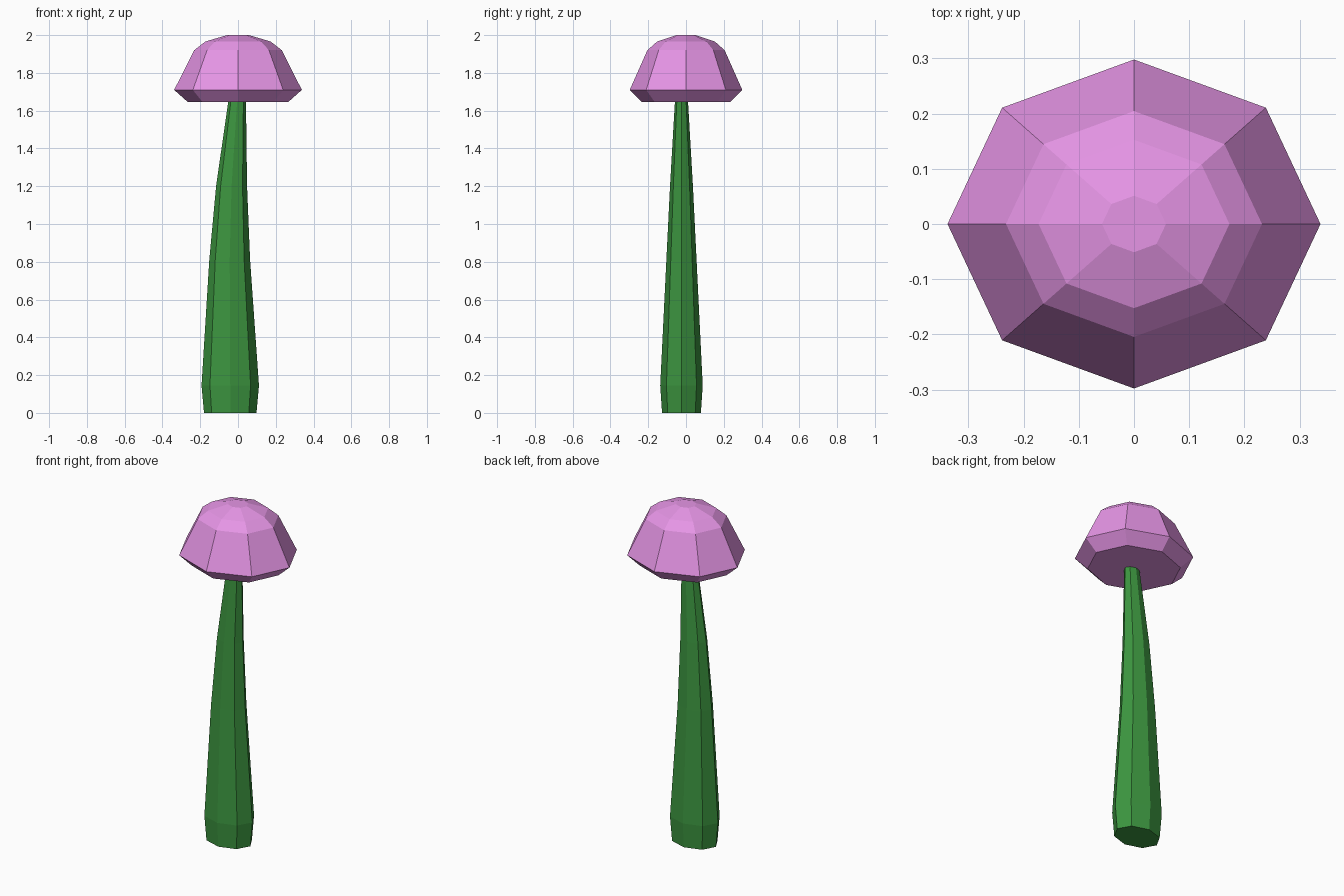
import bpy
import bmesh
from math import cos, sin, pi

if "Cube" in bpy.data.objects:
    bpy.data.objects.remove(bpy.data.objects["Cube"])

SIDES = 8


def loft(name, rings, color):
    """Closed flat-faced octagonal solid; each ring is (centre x, centre y, z, radius x, radius y)."""
    bm = bmesh.new()
    loops = []
    for cx, cy, z, rx, ry in rings:
        angles = [2 * pi * i / SIDES for i in range(SIDES)]
        loops.append([bm.verts.new((cx + rx * cos(a), cy + ry * sin(a), z)) for a in angles])
    for lower, upper in zip(loops, loops[1:]):
        for i in range(SIDES):
            j = (i + 1) % SIDES
            bm.faces.new((lower[i], lower[j], upper[j], upper[i]))
    bm.faces.new(loops[0][::-1])
    bm.faces.new(loops[-1])
    mesh = bpy.data.meshes.new(name)
    bm.to_mesh(mesh)
    bm.free()
    mat = bpy.data.materials.new(name + "_color")
    mat.diffuse_color = (*color, 1)
    mat.use_nodes = True
    mat.node_tree.nodes["Principled BSDF"].inputs["Base Color"].default_value = mat.diffuse_color
    mesh.materials.append(mat)
    obj = bpy.data.objects.new(name, mesh)
    bpy.context.collection.objects.link(obj)
    return obj


# Stem: tapered, leaning towards the cap, narrower in depth
stem_profile = [(-0.041, 0.0, 0.139), (-0.041, 0.145, 0.152), (-0.044, 0.81, 0.108),
                (-0.034, 1.2, 0.082), (-0.004, 1.66, 0.046)]
loft("stem", [(x, -0.024, z, r, r * 0.74) for x, z, r in stem_profile], (0.045, 0.30, 0.05))

# Cap: domed, with an inward bevel under the rim
cap_profile = [(1.645, 0.265), (1.71, 0.338), (1.92, 0.232), (1.966, 0.173), (2.0, 0.058)]
loft("cap", [(0, 0, z, r, r * 0.882) for z, r in cap_profile], (0.79, 0.30, 0.79))
